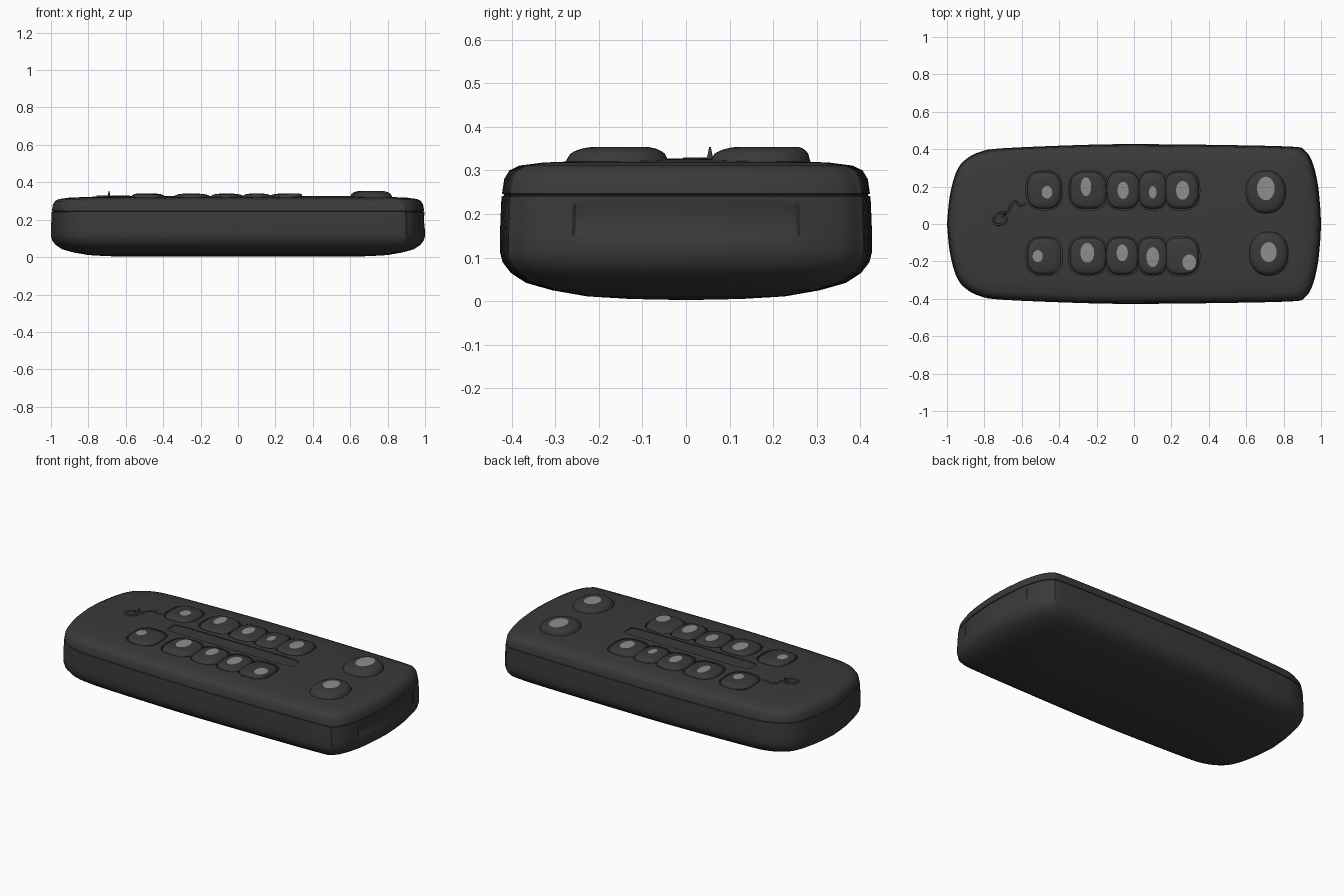
import bpy, bmesh, math
from mathutils import Vector

cube = bpy.data.objects.get("Cube")
if cube:
    bpy.data.objects.remove(cube)


def material(name, value):
    m = bpy.data.materials.new(name)
    m.use_nodes = True
    colour = (value, value, value, 1)
    m.diffuse_color = colour
    m.node_tree.nodes["Principled BSDF"].inputs["Base Color"].default_value = colour
    return m


CHARCOAL = material("charcoal plastic", 0.042)
GREY = material("grey highlight", 0.27)


def smooth(obj, angle=35):
    bpy.ops.object.select_all(action='DESELECT')
    obj.select_set(True)
    bpy.context.view_layer.objects.active = obj
    bpy.ops.object.shade_smooth_by_angle(angle=math.radians(angle))


def finish(name, bm):
    bmesh.ops.recalc_face_normals(bm, faces=bm.faces[:])
    mesh = bpy.data.meshes.new(name)
    bm.to_mesh(mesh)
    bm.free()
    obj = bpy.data.objects.new(name, mesh)
    bpy.context.collection.objects.link(obj)
    mesh.materials.append(CHARCOAL)
    mesh.materials.append(GREY)
    return obj


def loft(bm, rings, cap_index=0):
    """Skin a stack of closed rings and cap both ends."""
    loops = [[bm.verts.new(p) for p in ring] for ring in rings]
    n = len(loops[0])
    for a, b in zip(loops, loops[1:]):
        for i in range(n):
            j = (i + 1) % n
            bm.faces.new((a[i], a[j], b[j], b[i]))
    bm.faces.new(loops[0][::-1])
    bm.faces.new(loops[-1]).material_index = cap_index


def catmull(points, steps):
    ext = [2 * points[0] - points[1]] + points + [2 * points[-1] - points[-2]]
    out = []
    for p0, p1, p2, p3 in zip(ext, ext[1:], ext[2:], ext[3:]):
        for k in range(steps):
            t = k / steps
            out.append(p1 + 0.5 * t * (p2 - p0 + t * (2 * p0 - 5 * p1 + 4 * p2 - p3
                       + t * (3 * (p1 - p2) + p3 - p0))))
    return out + [points[-1]]


def oval(cx, cy, rx, ry, power=2, count=40):
    pts = []
    for i in range(count):
        c, s = math.cos(math.tau * i / count), math.sin(math.tau * i / count)
        pts.append(Vector((cx + rx * math.copysign(abs(c) ** (2 / power), c),
                           cy + ry * math.copysign(abs(s) ** (2 / power), s), 0)))
    return pts


def at_height(ring, z):
    return [Vector((p.x, p.y, z)) for p in ring]


# Body outline: bowed ends, rounder on the right-hand end
half = [(-1, 0), (-.985, .15), (-.95, .28), (-.9, .345), (-.82, .387), (-.7, .405),
        (-.3, .422), (0, .427), (.5, .422), (.85, .413), (.91, .395), (.95, .34),
        (.98, .23), (.995, .1), (1, 0)]
upper = catmull([Vector((x, y, 0)) for x, y in half], 4)
outline = upper + [Vector((p.x, -p.y, 0)) for p in upper[-2:0:-1]]

# Body section as (inset, height), with a fine seam groove
section = [(.4, .003), (.3, .005), (.2, .011), (.12, .025), (.06, .042), (.025, .065),
           (.006, .09), (0, .115), (0, .15), (.003, .225), (.004, .24), (.009, .242),
           (.009, .245), (.005, .247), (.01, .28), (.022, .3), (.045, .311), (.1, .318),
           (.2, .322), (.3, .325), (.4, .327)]
bm = bmesh.new()
loft(bm, [[Vector((p.x * (1 - d), p.y * (1 - d / .427), z)) for p in outline]
          for d, z in section])
bm.normal_update()
# Shallow window panel in the end wall
panel = [f for f in bm.faces if f.calc_center_median().x > .95
         and .15 < f.calc_center_median().z < .22 and abs(f.calc_center_median().y) < .25]
bmesh.ops.recalc_face_normals(bm, faces=bm.faces[:])
bmesh.ops.inset_region(bm, faces=panel, thickness=.006, depth=-.003)
body = finish("body", bm)

# Buttons: x, half width, then highlight offset x, y and half sizes
rows = {
    .18: [(-.48, .09, .015, -.01, .028, .034), (-.245, .097, -.012, .02, .028, .05),
          (-.058, .088, 0, 0, .03, .046), (.1, .075, 0, -.01, .02, .033),
          (.255, .09, .005, 0, .035, .05)],
    -.172: [(-.48, .09, -.035, 0, .027, .032), (-.245, .097, -.005, .018, .037, .053),
            (-.063, .086, 0, .018, .03, .045), (.1, .078, 0, -.005, .034, .053),
            (.255, .09, .04, -.033, .036, .042)],
}


def button(name, x, y, rx, ry, spot, top, power):
    hx, hy, hrx, hry = spot
    rim = oval(x, y, rx, ry, power)
    tip = oval(x + hx, y + hy, hrx, hry)
    rings = [at_height(rim, .3), at_height(rim, .321)]
    for k in range(1, 8):
        t = k / 7
        z = .321 + (top - .321) * math.sqrt(1 - (1 - t) ** 2)
        rings.append([a.lerp(b, t) + Vector((0, 0, z)) for a, b in zip(rim, tip)])
    bm = bmesh.new()
    loft(bm, rings, 1)
    smooth(finish(name, bm), 50)


def cut(ring, floor):
    """Sink a pocket in the top of the body."""
    bm = bmesh.new()
    loft(bm, [at_height(ring, floor), at_height(ring, .4)])
    cutter = finish("pocket_cutter", bm)
    cutter.hide_render = True
    mod = body.modifiers.new("pocket", 'BOOLEAN')
    mod.operation = 'DIFFERENCE'
    mod.solver = 'EXACT'
    mod.object = cutter
    bpy.context.view_layer.objects.active = body
    bpy.ops.object.modifier_apply(modifier=mod.name)
    bpy.data.objects.remove(cutter)


for y, row in rows.items():
    side = "back" if y > 0 else "front"
    for i, (x, rx, *spot) in enumerate(row):
        cut(oval(x, y, rx + .007, .105, 2.9), .31)
        button(f"{side}_button_{i + 1}", x, y, rx, .098, spot, .339, 2.9)

# Shallow channel between the button rows
cut(oval(-.03, 0, .415, .045, 8), .3225)
smooth(body)

# Two large domed buttons
button("back_large_button", .705, .17, .107, .115, (0, .02, .047, .063), .354, 2.2)
button("front_large_button", .72, -.158, .105, .118, (0, .008, .043, .053), .354, 2.2)


# Raised curl and squiggle beside the buttons
def cord(name, points, radius):
    curve = bpy.data.curves.new(name, 'CURVE')
    curve.dimensions = '3D'
    curve.bevel_depth = radius
    curve.bevel_resolution = 2
    curve.use_fill_caps = True
    path = catmull([Vector((x, y, .324)) for x, y in points], 5)
    spline = curve.splines.new('POLY')
    spline.points.add(len(path) - 1)
    for sp, p in zip(spline.points, path):
        sp.co = (*p, 1)
    curve.materials.append(CHARCOAL)
    bpy.context.collection.objects.link(bpy.data.objects.new(name, curve))


cord("curl", [(-.68, .06), (-.72, .06), (-.75, .03), (-.74, 0), (-.7, 0), (-.68, .03),
              (-.71, .045)], .006)
cord("squiggle", [(-.67, .06), (-.66, .1), (-.63, .12), (-.61, .1), (-.58, .11)], .006)

# Small pointed nub at the end of the curl
bm = bmesh.new()
bmesh.ops.create_cone(bm, cap_ends=True, segments=12, radius1=.009, radius2=.002, depth=.035)
nub = finish("nub", bm)
nub.location = (-.69, .055, .336)
smooth(nub)
